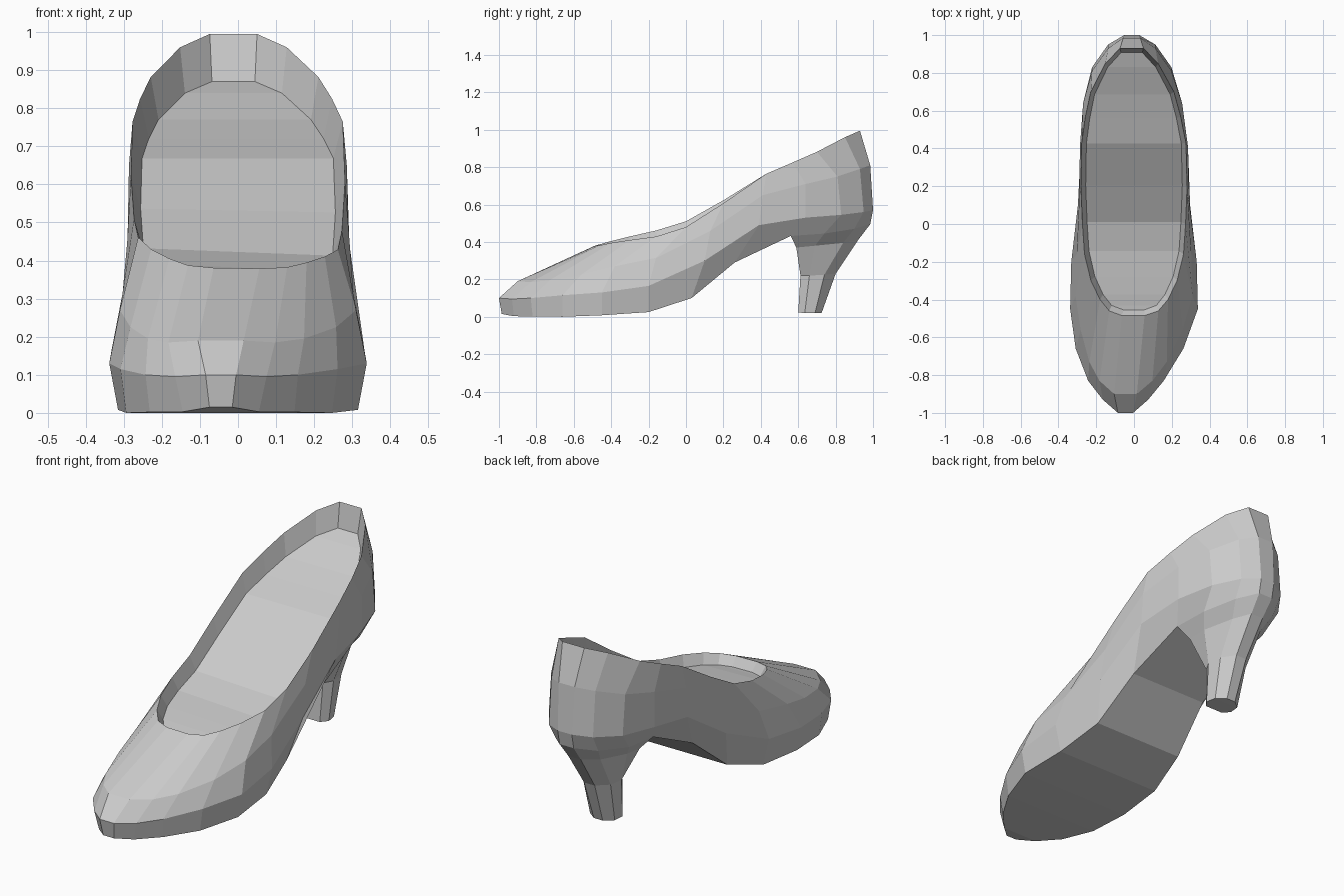
import bpy, bmesh


def finish(name, bm):
    bmesh.ops.recalc_face_normals(bm, faces=bm.faces)
    mesh = bpy.data.meshes.new(name)
    bm.to_mesh(mesh)
    bm.free()
    obj = bpy.data.objects.new(name, mesh)
    bpy.context.collection.objects.link(obj)
    return obj


def loop_points(half, lean=0.0):
    """Mirror a half outline (y, half width, z) into a full loop; toe and back drift to -x."""
    def place(y, x, z):
        bump = max(0.0, 1 - abs(y + 0.1) / 0.5)
        toe = min(1.0, max(0.0, (-0.45 - y) / 0.4))
        back = min(1.0, max(0.0, (y - 0.4) / 0.4))
        return (x - 0.045 * toe - 0.012 * back, y, z - lean * bump * x)
    right = [place(y, w, z) for y, w, z in half]
    left = [place(y, -w, z) for y, w, z in reversed(half)]
    return right + left


def loft(name, loops):
    bm = bmesh.new()
    rings = [[bm.verts.new(p) for p in pts] for pts in loops]
    n = len(rings[0])
    for a, b in zip(rings, rings[1:]):
        for i in range(n):
            j = (i + 1) % n
            bm.faces.new((a[i], a[j], b[j], b[i]))
    # close both ends with strips running across the width
    for ring in (rings[0], rings[-1]):
        for i in range(n // 2 - 1):
            bm.faces.new((ring[i], ring[i + 1], ring[n - 2 - i], ring[n - 1 - i]))
    return finish(name, bm)


# Shoe body: outlines from sole edge up to the rim, toe to back
sole = [(-.985, .03, .015), (-.92, .10, .003), (-.82, .19, .002), (-.66, .27, .0),
        (-.45, .315, .008), (-.2, .30, .025), (.03, .255, .10), (.26, .22, .29),
        (.56, .20, .432), (.74, .185, .445), (.90, .12, .47), (.985, .04, .495)]
side = [(-1, .04, .10), (-.93, .12, .095), (-.83, .20, .10), (-.66, .285, .115),
        (-.45, .338, .13), (-.2, .332, .165), (.10, .297, .30), (.39, .282, .49),
        (.64, .262, .53), (.83, .21, .545), (.95, .125, .56), (1.0, .04, .57)]
upper = [(-.90, .06, .19), (-.83, .14, .185), (-.73, .205, .195), (-.56, .27, .225),
         (-.38, .31, .27), (-.16, .303, .315), (.13, .29, .46), (.41, .286, .65),
         (.64, .262, .71), (.81, .21, .75), (.93, .125, .79), (.985, .045, .81)]
rim = [(-.485, .06, .38), (-.46, .13, .385), (-.40, .18, .40), (-.30, .228, .42),
       (-.16, .262, .445), (0, .273, .495), (.20, .281, .615), (.43, .276, .765),
       (.57, .252, .825), (.70, .22, .882), (.85, .14, .96), (.93, .062, .995)]

# Recessed insole follows the rim, deeper toward the back
insole = []
for y, w, z in rim:
    t = (y + .485) / 1.415
    insole.append((-.455 + t * 1.362, w * .91, z - (.045 + .08 * t)))

loft("shoe_body", [loop_points(sole), loop_points(side), loop_points(upper),
                   loop_points(rim, .07), loop_points(insole, .05)])

# Heel: grows from the back part of the sole edge and tapers to the tip
neck = [(.59, .145, .37), (.69, .14, .38), (.84, .09, .395), (.92, .035, .41)]
shaft = [(.612, .06, .22), (.66, .088, .22), (.74, .08, .225), (.80, .03, .23)]
tip = [(.60, .05, .022), (.635, .078, .021), (.69, .07, .02), (.725, .025, .02)]
loft("heel", [loop_points(tip), loop_points(shaft), loop_points(neck),
              loop_points(sole[8:])])
